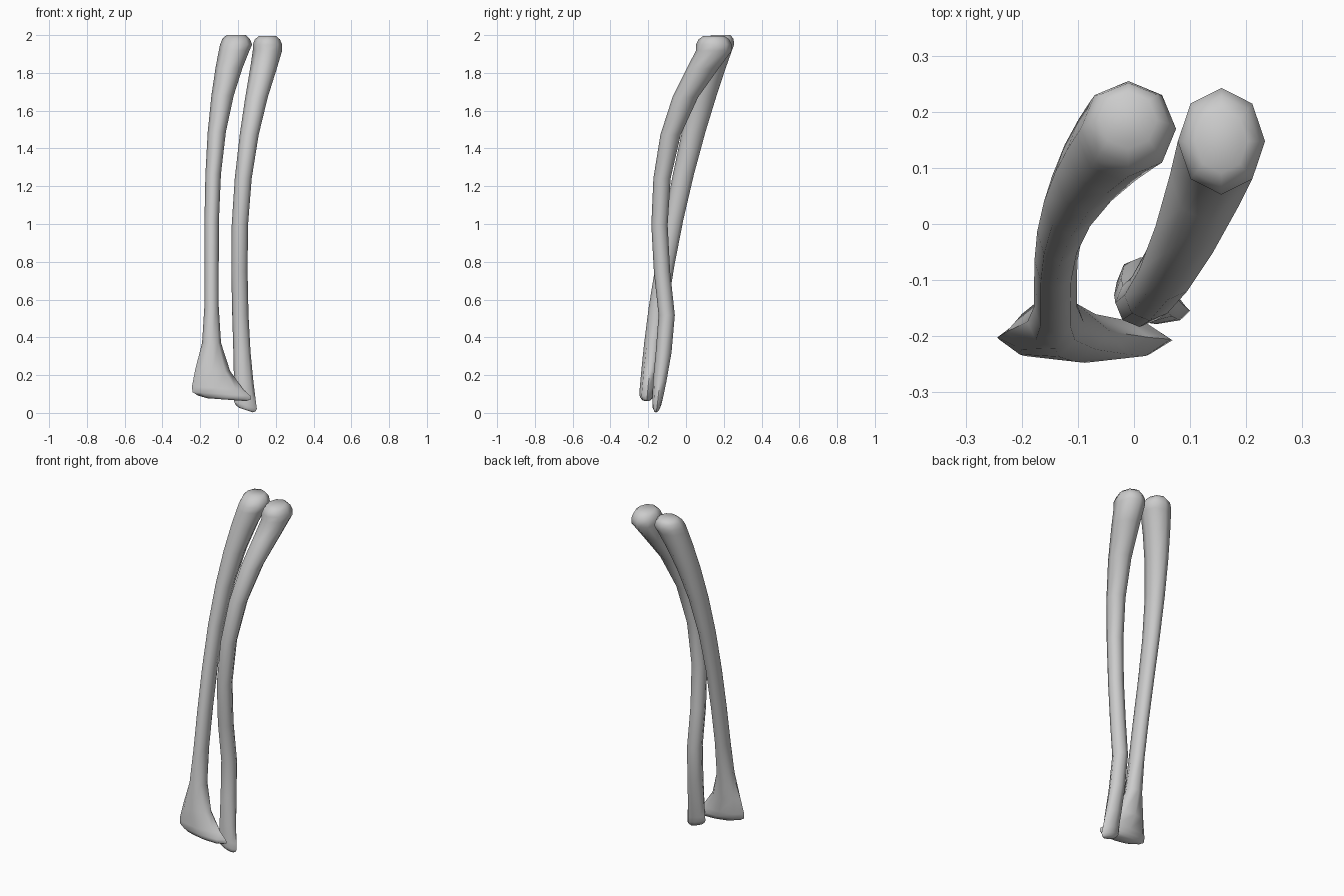
import bpy, bmesh, math

if "Cube" in bpy.data.objects:
    bpy.data.objects.remove(bpy.data.objects["Cube"], do_unlink=True)

bone_grey = bpy.data.materials.new("bone grey")
bone_grey.use_nodes = True
colour = (0.6, 0.6, 0.6, 1)
bone_grey.diffuse_color = colour
bone_grey.node_tree.nodes["Principled BSDF"].inputs["Base Color"].default_value = colour

SIDES = 8
SHAFT_STEPS = 12


def foot_flare(z):
    """Grow from nothing at mid shaft to one at the ground."""
    return max(0, 1 - z / 0.5)


def flared_section(z):
    """Centre and radii of the thicker bone, which spreads sideways at its foot."""
    foot = foot_flare(z)
    head = max(0, min(z, 1.95) - 0.8) / 1.15
    centre_x = -0.14 + 0.13 * head**3 + 0.2 * foot**6
    centre_y = -0.215 + 0.09 * z + 0.055 * z**2
    radius_x = 0.038 + 0.047 * head**3 + 0.18 * foot**2
    radius_y = 0.05 + 0.035 * head**2 - 0.01 * foot
    return centre_x, centre_y, radius_x, radius_y


def bowed_section(z):
    """Centre and radii of the slimmer bone, which bows forward above a rear bulge."""
    foot = foot_flare(z)
    head = max(0, min(z, 1.9) - 0.85)
    below = max(0, 0.85 - z)
    bulge = math.exp(-((z - 0.5) / 0.25) ** 2)
    centre_x = 0.007 + 0.135 * head**2 + 0.05 * below**2
    centre_y = -0.142 + 0.25 * head**3 + 0.04 * bulge - 0.02 * foot**4
    radius_x = 0.043 + 0.03 * head**3 + 0.02 * foot**2
    radius_y = 0.043 + 0.045 * head**3 - 0.025 * foot**3
    return centre_x, centre_y, radius_x, radius_y


def ring_levels(base, shoulder, base_depth, head_depth):
    """List ring heights and scales, closer together and rounded off at both ends."""
    levels = []
    for step in (1, 0.6):
        levels.append((base - base_depth * step, 1 - 0.4 * step**2))
    for k in range(SHAFT_STEPS + 1):
        blend = (1 - math.cos(math.pi * k / SHAFT_STEPS)) / 2
        levels.append((base + (shoulder - base) * blend, 1))
    for step in (0.6, 1):
        levels.append((shoulder + head_depth * step, 1 - 0.4 * step**2))
    return levels


def build_bone(name, section, levels, foot_slope):
    """Skin a bone from rings; the slope tilts only the rings near the foot."""
    bm = bmesh.new()
    rings = []
    for z, scale in levels:
        centre_x, centre_y, radius_x, radius_y = section(z)
        tilt = foot_slope * foot_flare(z) ** 2
        ring = []
        for i in range(SIDES):
            angle = math.tau * i / SIDES
            dx = math.cos(angle) * radius_x * scale
            dy = math.sin(angle) * radius_y * scale
            ring.append(bm.verts.new((centre_x + dx, centre_y + dy, z + tilt * dx)))
        rings.append(ring)
    for low, high in zip(rings, rings[1:]):
        for i in range(SIDES):
            j = (i + 1) % SIDES
            bm.faces.new((low[i], low[j], high[j], high[i]))
    bm.faces.new(rings[0][::-1])
    bm.faces.new(rings[-1])
    bmesh.ops.recalc_face_normals(bm, faces=bm.faces)
    mesh = bpy.data.meshes.new(name)
    bm.to_mesh(mesh)
    bm.free()
    mesh.materials.append(bone_grey)
    obj = bpy.data.objects.new(name, mesh)
    bpy.context.collection.objects.link(obj)
    bpy.ops.object.select_all(action="DESELECT")
    obj.select_set(True)
    bpy.context.view_layer.objects.active = obj
    bpy.ops.object.shade_smooth_by_angle(angle=math.radians(65))


# Thicker bone with the broad lower end
build_bone("flared_bone", flared_section, ring_levels(0.1, 1.95, 0.03, 0.05), -0.1)

# Slimmer bone with the slanted lower end
build_bone("bowed_bone", bowed_section, ring_levels(0.04, 1.95, 0.025, 0.045), -0.35)
